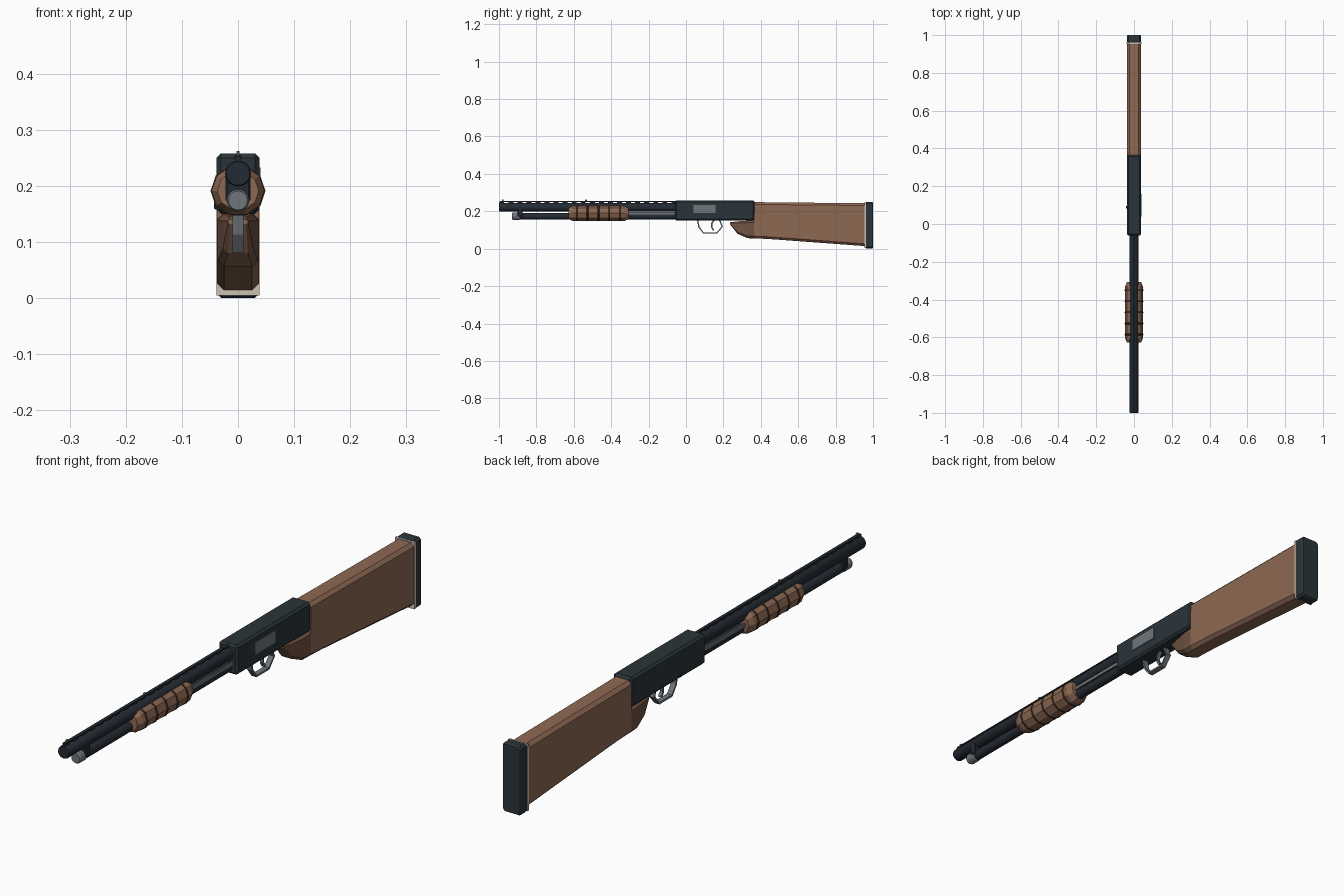
import bpy, bmesh, math
from mathutils import Vector

cube = bpy.data.objects.get("Cube")
if cube:
    bpy.data.objects.remove(cube, do_unlink=True)


def material(name, r, g, b):
    m = bpy.data.materials.new(name)
    m.use_nodes = True
    m.diffuse_color = (r, g, b, 1)
    m.node_tree.nodes["Principled BSDF"].inputs["Base Color"].default_value = (r, g, b, 1)
    return m


GUN = material("blued steel", .023, .034, .042)
BARREL = material("dark barrel steel", .017, .024, .033)
STEEL = material("grey steel", .16, .18, .2)
WOOD = material("walnut", .27, .14, .085)
GRIPWOOD = material("shaded walnut", .16, .086, .056)
GROOVE = material("groove brown", .06, .032, .022)
CREAM = material("cream spacer", .6, .54, .44)


def finish(name, bm, mat, smooth=False):
    bmesh.ops.recalc_face_normals(bm, faces=bm.faces)
    me = bpy.data.meshes.new(name)
    bm.to_mesh(me)
    bm.free()
    me.materials.append(mat)
    ob = bpy.data.objects.new(name, me)
    bpy.context.collection.objects.link(ob)
    if smooth:
        bpy.ops.object.select_all(action='DESELECT')
        ob.select_set(True)
        bpy.context.view_layer.objects.active = ob
        bpy.ops.object.shade_smooth_by_angle(angle=math.radians(35))
    return ob


def loft(name, rings, mat, smooth=False):
    """Skin closed rings of points and cap both ends."""
    bm = bmesh.new()
    loops = [[bm.verts.new(p) for p in ring] for ring in rings]
    n = len(loops[0])
    for a, b in zip(loops, loops[1:]):
        for i in range(n):
            j = (i + 1) % n
            bm.faces.new((a[i], a[j], b[j], b[i]))
    bm.faces.new(loops[0])
    bm.faces.new(loops[-1])
    return finish(name, bm, mat, smooth)


def box(name, x0, x1, y0, y1, z0, z1, mat, bevel=0):
    ring = lambda y: [(x0, y, z0), (x1, y, z0), (x1, y, z1), (x0, y, z1)]
    ob = loft(name, [ring(y0), ring(y1)], mat)
    if bevel:
        mod = ob.modifiers.new("Chamfer", 'BEVEL')
        mod.width = bevel
        mod.segments = 1
    return ob


def turned(name, z, profile, mat, sides=20, zscale=1, smooth=True):
    """Round part along y; profile is a list of (y, radius)."""
    rings = []
    for y, r in profile:
        angles = [2 * math.pi * i / sides for i in range(sides)]
        rings.append([(r * math.cos(a), y, z + zscale * r * math.sin(a)) for a in angles])
    return loft(name, rings, mat, smooth)


def octagon(y, z0, z1, w, c):
    """Chamfered rectangle across y."""
    return [(w, y, z0 + c), (w, y, z1 - c), (w - c, y, z1), (c - w, y, z1),
            (-w, y, z1 - c), (-w, y, z0 + c), (c - w, y, z0), (w - c, y, z0)]


def strip(name, path, half_width, thickness, mat):
    """Flat band bent along a (y, z) path."""
    pts = [Vector(p) for p in path]
    rings = []
    for i, p in enumerate(pts):
        t = (pts[min(i + 1, len(pts) - 1)] - pts[max(i - 1, 0)]).normalized()
        n = Vector((-t.y, t.x)) * thickness / 2
        a, b, w = p + n, p - n, half_width
        rings.append([(-w, a.x, a.y), (w, a.x, a.y), (w, b.x, b.y), (-w, b.x, b.y)])
    return loft(name, rings, mat)


# Receiver with ejection port and safety button
box("receiver", -.038, .038, -.06, .366, .15, .258, GUN, .008)
box("ejection_port", .036, .0405, .04, .158, .19, .233, STEEL)
turned_button = box("safety_button", -.043, -.036, .082, .096, .158, .172, GUN, .002)

# Barrel, magazine tube and the parts joining them
turned("barrel", .222, [(-1, .021), (-.996, .023), (-.05, .023)], BARREL)
turned("magazine_tube", .174, [(-.9, .018), (-.05, .018)], BARREL)
turned("magazine_cap", .174, [(-.93, .017), (-.924, .02), (-.892, .02), (-.888, .018)],
       STEEL, 16, 1, False)
box("barrel_band", -.022, .022, -.9, -.875, .172, .222, BARREL, .003)
for side, label in ((1, "left"), (-1, "right")):
    x = .02 * side
    box("action_bar_" + label, x - .003, x + .003, -.33, -.05, .184, .196, STEEL)

# Ventilated sighting rib with beads
box("rib_top", -.006, .006, -.995, -.05, .25, .254, BARREL)
posts = 20
for i in range(posts):
    y = -.985 + i * .92 / (posts - 1)
    box(f"rib_post_{i + 1}", -.005, .005, y - .013, y + .013, .24, .252, BARREL)
for label, y in (("front_bead", -.98), ("middle_bead", -.535)):
    box(label, -.003, .003, y - .005, y + .005, .252, .262, STEEL, .001)

# Pump handle with dark raised bands
turned("pump_handle", .191, [(-.628, .037), (-.606, .047), (-.329, .047), (-.307, .037)],
       WOOD, 10, .95, False)
for i in range(5):
    y = -.585 + i * .0585
    turned(f"pump_band_{i + 1}", .191,
           [(y - .005, .046), (y - .003, .049), (y + .003, .049), (y + .005, .046)],
           GROOVE, 10, .95, False)

# Trigger and guard
strip("trigger_guard", [(.062, .153), (.07, .115), (.093, .084), (.165, .084),
                        (.194, .118), (.18, .153)], .01, .007, STEEL)
strip("trigger", [(.15, .153), (.138, .135), (.137, .115), (.148, .098)], .006, .008, STEEL)

# Stock with a tapered grip nose
stock = loft("stock", [octagon(.235, .13, .141, .018, .004),
                       octagon(.275, .08, .146, .027, .009),
                       octagon(.33, .056, .15, .036, .011),
                       octagon(.364, .055, .152, .037, .012),
                       octagon(.366, .055, .249, .037, .012),
                       octagon(.44, .052, .248, .037, .012),
                       octagon(.956, .014, .243, .037, .012)], WOOD)
stock.data.materials.append(GRIPWOOD)
for face in stock.data.polygons:
    if face.center.y < .35 and abs(face.normal.x) > .5:
        face.material_index = 1

# Butt spacer and pad
box("butt_spacer", -.0385, .0385, .954, .963, .005, .246, CREAM)
loft("butt_pad", [octagon(y, z, .25 - z, w, .008) for y, z, w in
                  ((.961, .003, .035), (.967, 0, .038), (.994, 0, .038), (1, .004, .034))], GUN)
